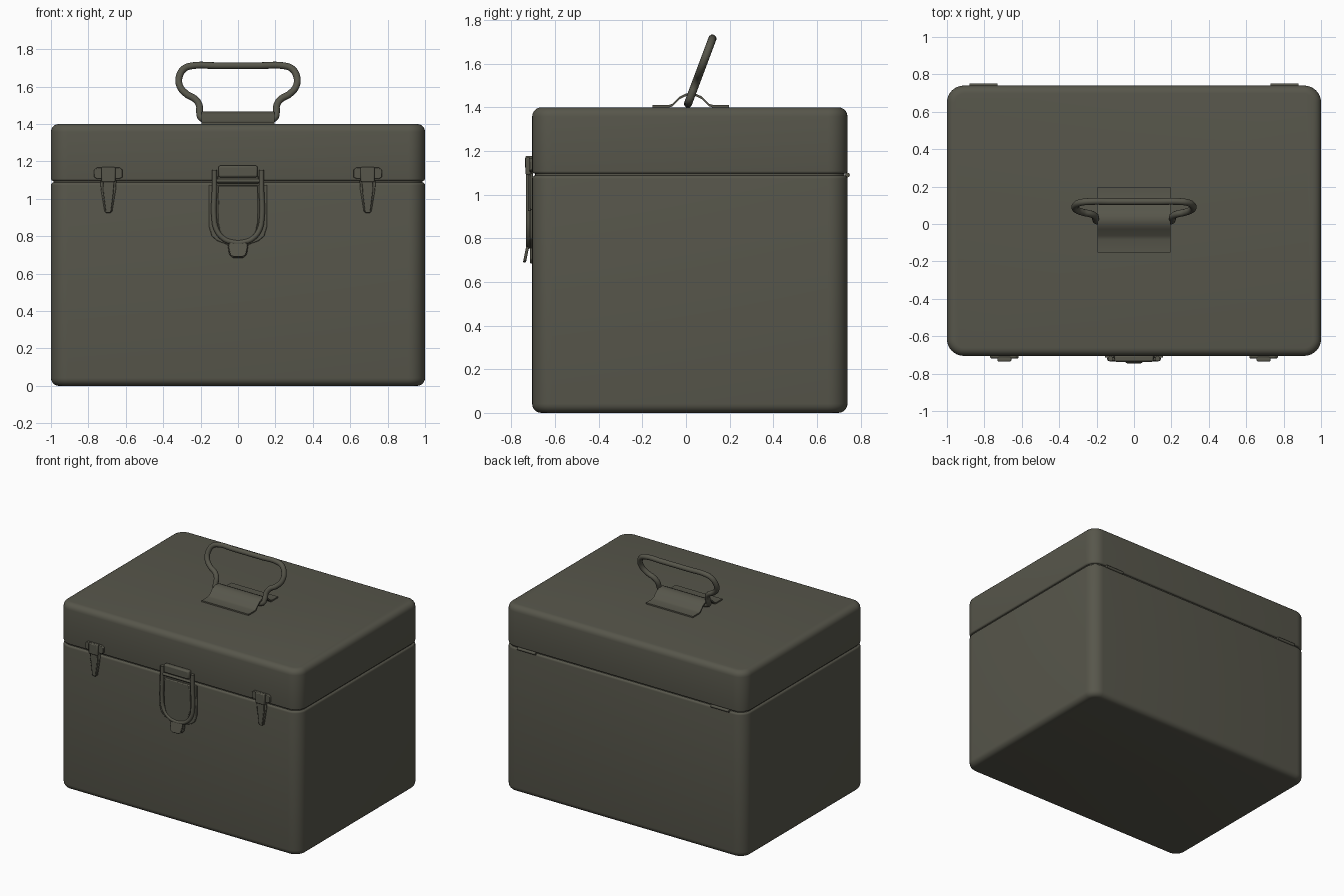
import bpy, bmesh
from math import sin, cos, pi, radians

if "Cube" in bpy.data.objects:
    bpy.data.objects.remove(bpy.data.objects["Cube"])

mat = bpy.data.materials.new("olive_paint")
mat.diffuse_color = (0.095, 0.093, 0.07, 1)
mat.use_nodes = True
mat.node_tree.nodes["Principled BSDF"].inputs["Base Color"].default_value = mat.diffuse_color


def finish(ob, bevel=0, angle=35):
    bpy.ops.object.select_all(action='DESELECT')
    ob.select_set(True)
    bpy.context.view_layer.objects.active = ob
    if bevel:
        m = ob.modifiers.new("bevel", 'BEVEL')
        m.width, m.segments, m.limit_method = bevel, 2, 'ANGLE'
    bpy.ops.object.shade_smooth_by_angle(angle=radians(angle))
    ob.data.materials.append(mat)
    return ob


def from_bmesh(name, bm, **kw):
    bmesh.ops.recalc_face_normals(bm, faces=bm.faces[:])
    me = bpy.data.meshes.new(name)
    bm.to_mesh(me)
    bm.free()
    ob = bpy.data.objects.new(name, me)
    bpy.context.collection.objects.link(ob)
    return finish(ob, **kw)


def loft(name, rings):
    """Skin a stack of equal-length rings and cap both ends."""
    bm = bmesh.new()
    vs = [[bm.verts.new(p) for p in ring] for ring in rings]
    n = len(vs[0])
    for a, b in zip(vs, vs[1:]):
        for i in range(n):
            bm.faces.new((a[i], a[(i + 1) % n], b[(i + 1) % n], b[i]))
    bm.faces.new(vs[0])
    bm.faces.new(vs[-1])
    return bm


def box_ring(inset, z, r=0.09, seg=8):
    """Rounded-rectangle plan outline of the case."""
    x, y0, y1 = 1 - r, -0.705 + r, 0.74 - r
    rr = r - inset
    pts = []
    for k, (cx, cy) in enumerate([(x, y1), (-x, y1), (-x, y0), (x, y0)]):
        for i in range(seg + 1):
            a = (k + i / seg) * pi / 2
            pts.append((cx + rr * cos(a), cy + rr * sin(a), z))
    return pts


def case(name, z0, z1, r0, r1):
    prof = []
    for i in range(6):
        a = i / 5 * pi / 2
        prof.append((r0 * (1 - sin(a)), z0 + r0 * (1 - cos(a))))
    for i in range(6):
        a = i / 5 * pi / 2
        prof.append((r1 * (1 - cos(a)), z1 - r1 * (1 - sin(a))))
    return from_bmesh(name, loft(name, [box_ring(*p) for p in prof]))


def plate(name, half, y0, y1, cx=0, bevel=0.004, flare=0):
    """Mirrored xz outline extruded in y; flare pushes the lowest points out."""
    pts = half + [(-x, z) for x, z in reversed(half)]
    zt, zb = max(z for _, z in pts), min(z for _, z in pts)
    rings = [[(cx + x, y - flare * (zt - z) / (zt - zb), z) for x, z in pts] for y in (y0, y1)]
    return from_bmesh(name, loft(name, rings), bevel=bevel)


def tube(name, pts, radius, cyclic):
    cu = bpy.data.curves.new(name, 'CURVE')
    cu.dimensions = '3D'
    cu.bevel_depth, cu.bevel_resolution, cu.resolution_u = radius, 4, 6
    cu.use_fill_caps = True
    sp = cu.splines.new('BEZIER')
    sp.bezier_points.add(len(pts) - 1)
    for bp, p in zip(sp.bezier_points, pts):
        bp.co = p
        bp.handle_left_type = bp.handle_right_type = 'AUTO'
    sp.use_cyclic_u = cyclic
    ob = bpy.data.objects.new(name, cu)
    bpy.context.collection.objects.link(ob)
    bpy.ops.object.select_all(action='DESELECT')
    ob.select_set(True)
    bpy.context.view_layer.objects.active = ob
    bpy.ops.object.convert(target='MESH')
    return finish(bpy.context.object)


# case body, recessed seam and lid
case("case_body", 0, 1.088, 0.042, 0.015)
from_bmesh("seam_lip", loft("seam_lip", [box_ring(0.014, 1.06), box_ring(0.014, 1.13)]))
case("lid", 1.096, 1.40, 0.012, 0.042)

# carrying handle, leaning backwards
half = [(0.17, 1.424), (0.198, 1.435), (0.205, 1.46), (0.207, 1.50), (0.228, 1.532),
        (0.275, 1.56), (0.312, 1.605), (0.312, 1.66), (0.285, 1.698), (0.24, 1.712), (0.12, 1.712)]
loop = half + [(-x, z) for x, z in reversed(half)]
tube("handle", [(x, 0.012 + (z - 1.424) * 0.375, z) for x, z in loop], 0.0185, True)

# pressed strap holding the handle
under = [(-0.175, 1.398), (-0.105, 1.398), (-0.085, 1.404), (-0.05, 1.438), (-0.025, 1.450)]
under = [(0.022 + y, z) for y, z in under + [(0, 1.456)]] + \
        [(0.022 - y, z) for y, z in reversed(under)]
section = under + [(y, z + 0.012) for y, z in reversed(under)]
from_bmesh("handle_strap", loft("strap", [[(x, y, z) for y, z in section] for x in (-0.195, 0.195)]))

# central latch: backing plate, lever, wire bail, catch and pull tab
plate("latch_back_plate", [(0.155, 1.075), (0.155, 0.85), (0.14, 0.80), (0.11, 0.775),
                           (0.055, 0.755), (0.048, 0.705), (0.03, 0.685)], -0.70, -0.715)
plate("latch_lever", [(0.105, 1.07), (0.108, 0.88), (0.095, 0.82), (0.065, 0.78), (0.03, 0.765)],
      -0.71, -0.726, bevel=0.006)
u = [(0.126, 1.155), (0.126, 1.05), (0.128, 0.90), (0.115, 0.835), (0.08, 0.79), (0.035, 0.77)]
tube("latch_bail", [(x, -0.72, z) for x, z in u + [(-x, z) for x, z in reversed(u)]], 0.014, False)
plate("latch_catch", [(0.105, 1.178), (0.105, 1.115)], -0.70, -0.737, bevel=0.01)
plate("latch_catch_base", [(0.11, 1.12), (0.11, 1.08)], -0.70, -0.718)
tube("latch_crossbar", [(-0.115, -0.722, 1.097), (0.115, -0.722, 1.097)], 0.010, False)
plate("latch_pull_tab", [(0.045, 0.775), (0.052, 0.745), (0.042, 0.70), (0.025, 0.69)],
      -0.716, -0.73, flare=0.017)

# side latches and rear hinges
for side, s in (("left", -1), ("right", 1)):
    x = s * 0.693
    plate(side + "_clip_top", [(0.06, 1.168), (0.076, 1.155), (0.076, 1.115), (0.055, 1.105)],
          -0.70, -0.718, x)
    plate(side + "_clip_hook", [(0.037, 1.17), (0.037, 1.09)], -0.71, -0.735, x, bevel=0.006)
    plate(side + "_clip_base", [(0.043, 1.10), (0.04, 1.05), (0.02, 0.93)], -0.70, -0.714, x)
    plate(side + "_clip_lever", [(0.03, 1.10), (0.028, 1.04), (0.014, 0.925)], -0.71, -0.724, x)
    tube(side + "_hinge_barrel", [(s * 0.73, 0.74, 1.09), (s * 0.88, 0.74, 1.09)], 0.011, False)
